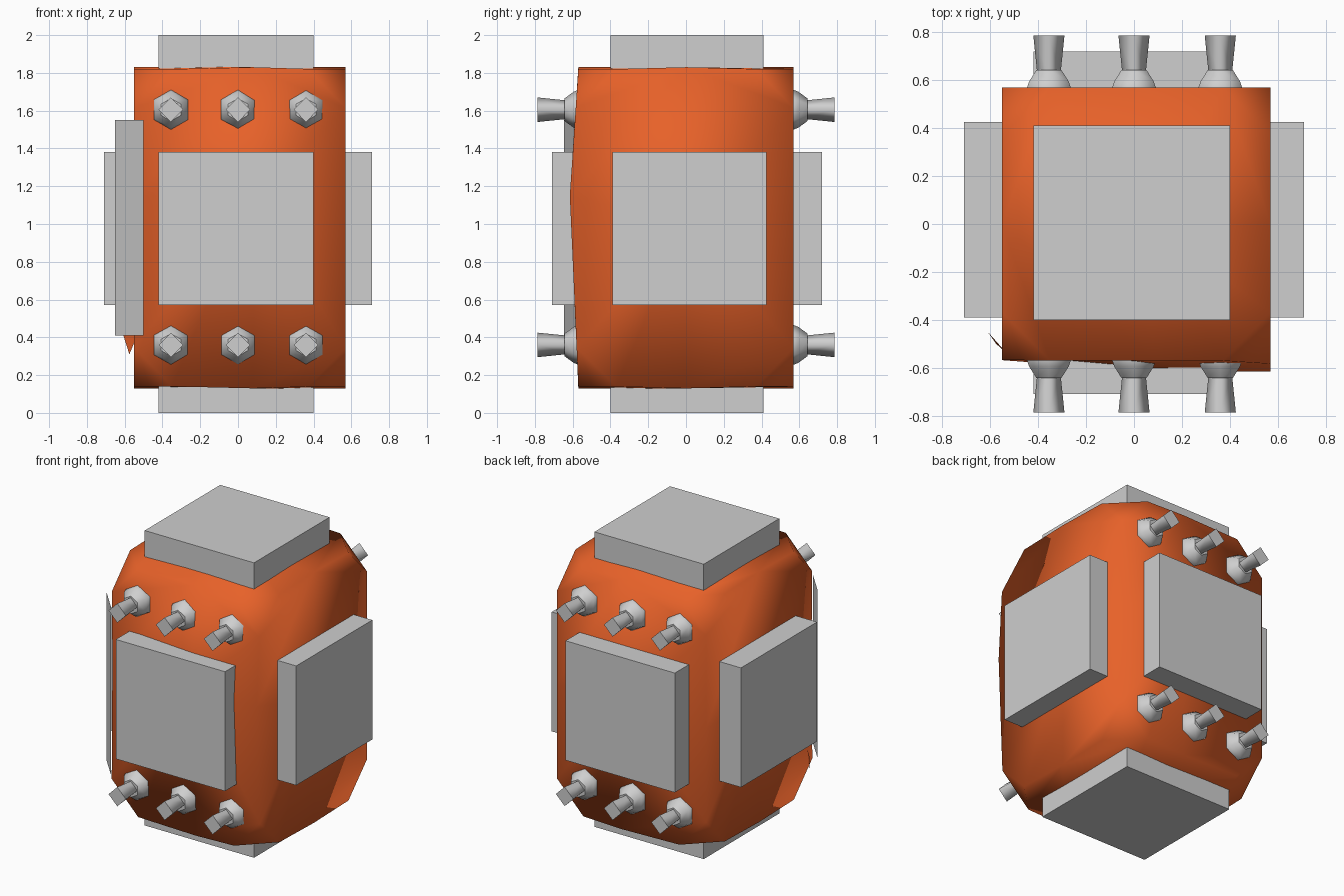
import bpy, bmesh, math
from mathutils import Vector

cube = bpy.data.objects.get("Cube")
if cube:
    bpy.data.objects.remove(cube, do_unlink=True)


def material(name, colour):
    m = bpy.data.materials.new(name)
    m.use_nodes = True
    m.diffuse_color = colour
    m.node_tree.nodes["Principled BSDF"].inputs["Base Color"].default_value = colour
    return m


orange = material("orange", (0.8, 0.12, 0.022, 1))
grey = material("grey", (0.62, 0.62, 0.62, 1))


def finish(bm, name, mat):
    mesh = bpy.data.meshes.new(name)
    bm.to_mesh(mesh)
    bm.free()
    mesh.materials.append(mat)
    ob = bpy.data.objects.new(name, mesh)
    bpy.context.collection.objects.link(ob)
    return ob


def box(name, lo, hi, mat=grey):
    bm = bmesh.new()
    bmesh.ops.create_cube(bm, size=1)
    for v in bm.verts:
        v.co = Vector([a + (b - a) * (c + 0.5) for a, b, c in zip(lo, hi, v.co)])
    return finish(bm, name, mat)


# Lumpy body: a box with swollen middles and its eight corners cut off
bm = bmesh.new()
bmesh.ops.create_cube(bm, size=2)
bmesh.ops.subdivide_edges(bm, edges=bm.edges[:], cuts=1, use_grid_fill=True)
corners = []
for v in bm.verts:
    x, y, z = (round(c) for c in v.co)
    if abs(x) + abs(y) + abs(z) == 3:
        corners.append(v)
    px = 0.57 * x if x > 0 else 0.55 * x
    py = 0.57 * y
    pz = 0.98 + 0.835 * z
    if x == 0:
        px = 0.08
    if y < 0 and z == 0:
        pz = 1.15
        py = -0.56 if x < 0 else -0.615
    if z and (x == 0 or y == 0):
        pz += 0.015 * z
    v.co = (px, py, pz)
bmesh.ops.bevel(bm, geom=corners, offset=0.2, segments=1,
                affect='VERTICES', clamp_overlap=True)
bmesh.ops.recalc_face_normals(bm, faces=bm.faces[:])
for f in bm.faces:
    f.smooth = True
finish(bm, "body", orange)

# Square plates on all six sides
box("top_plate", (-0.42, -0.40, 1.6), (0.40, 0.41, 2))
box("bottom_plate", (-0.42, -0.40, 0), (0.40, 0.41, 0.35))
box("front_plate", (-0.42, -0.71, 0.57), (0.40, -0.45, 1.38))
box("back_plate", (-0.42, 0.45, 0.57), (0.40, 0.72, 1.38))
box("left_plate", (0.45, -0.39, 0.57), (0.71, 0.425, 1.38))
box("right_plate", (-0.71, -0.39, 0.57), (-0.45, 0.425, 1.38))


def sheet(name, points, mat):
    bm = bmesh.new()
    bm.faces.new([bm.verts.new(p) for p in points])
    return finish(bm, name, mat)


# Thin sheet across the front right corner, with a small flap below it
sheet("corner_sheet", [(-0.65, -0.48, 0.41), (-0.5, -0.645, 0.41),
                       (-0.5, -0.645, 1.55), (-0.65, -0.48, 1.55)], grey)
sheet("corner_flap", [(-0.61, -0.45, 0.42), (-0.575, -0.5, 0.31),
                      (-0.53, -0.54, 0.42)], orange)


def add_lathe(bm, sides, rings, centre, sign):
    """Skin rings of (radius, distance along y) and cap the outer end."""
    loops = []
    for r, d in rings:
        loop = []
        for i in range(sides):
            a = math.pi / 2 + math.tau * i / sides
            loop.append(bm.verts.new((centre[0] + r * math.cos(a), sign * d,
                                      centre[1] + r * math.sin(a))))
        loops.append(loop)
    for a, b in zip(loops, loops[1:]):
        for i in range(sides):
            j = (i + 1) % sides
            bm.faces.new((a[i], a[j], b[j], b[i])).smooth = True
    bm.faces.new(loops[-1])
    bm.faces.new(loops[0][::-1])


# Rows of three nozzles, above and below the front and back plates
for side, sign in (("front", -1), ("back", 1)):
    for row, z in (("upper", 1.605), ("lower", 0.36)):
        for n, x in enumerate((-0.355, 0, 0.36), 1):
            bm = bmesh.new()
            add_lathe(bm, 6, [(0.105, 0.53), (0.105, 0.57), (0.095, 0.595),
                              (0.06, 0.643)], (x, z), sign)
            add_lathe(bm, 4, [(0.048, 0.62), (0.065, 0.787)], (x, z), sign)
            bmesh.ops.recalc_face_normals(bm, faces=bm.faces[:])
            finish(bm, f"{side}_{row}_nozzle_{n}", grey)
